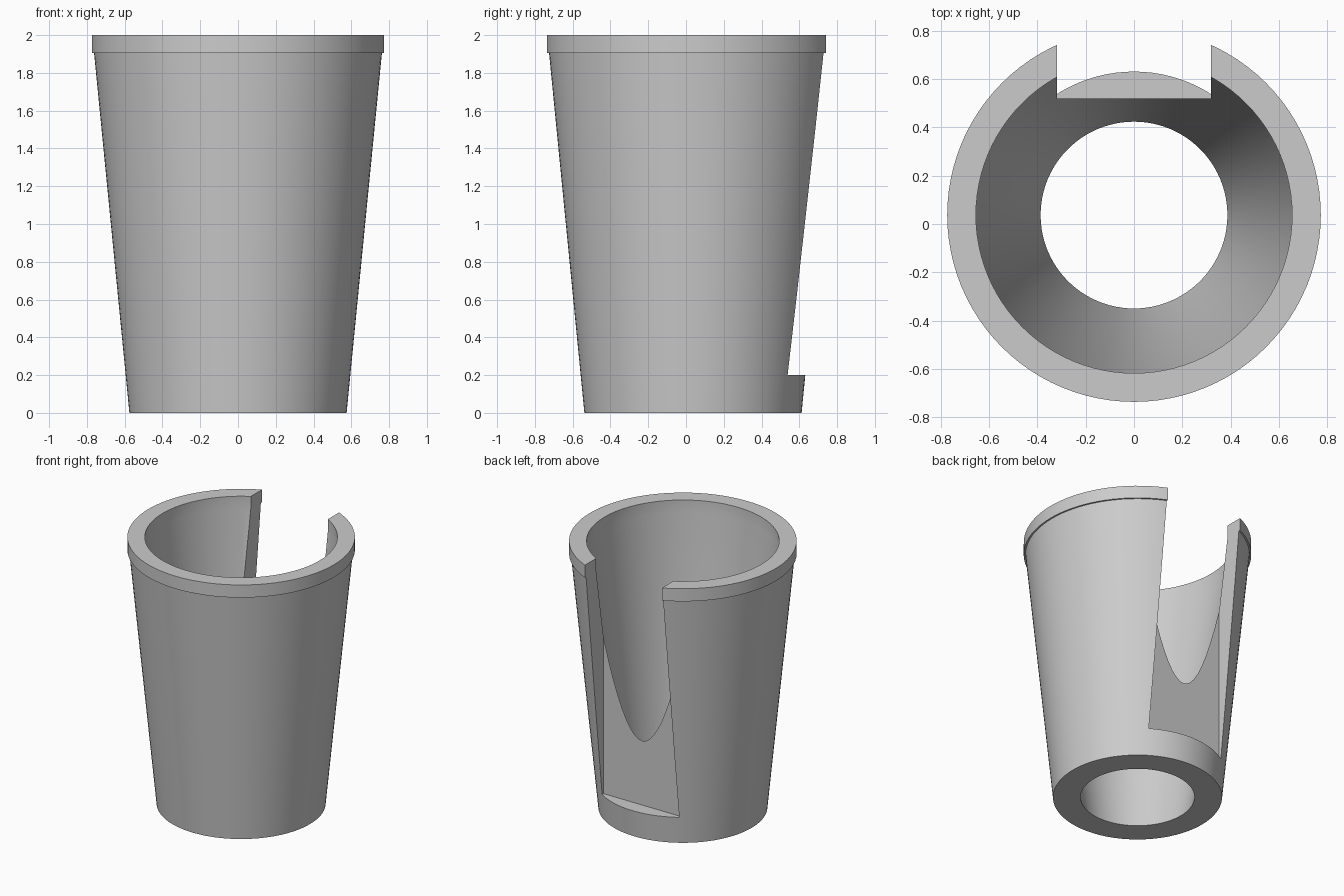
import bpy
import bmesh
import math

if "Cube" in bpy.data.objects:
    bpy.data.objects.remove(bpy.data.objects["Cube"])

SEGMENTS = 96
CENTRE_Y = 0.037

grey = bpy.data.materials.new("plain grey")
grey.use_nodes = True
grey.diffuse_color = (0.6, 0.6, 0.6, 1)
grey.node_tree.nodes["Principled BSDF"].inputs["Base Color"].default_value = grey.diffuse_color


def add_object(name, bm):
    bmesh.ops.recalc_face_normals(bm, faces=bm.faces)
    mesh = bpy.data.meshes.new(name)
    bm.to_mesh(mesh)
    bm.free()
    mesh.materials.append(grey)
    obj = bpy.data.objects.new(name, mesh)
    bpy.context.collection.objects.link(obj)
    return obj


def lathe(name, profile):
    """Revolve a closed (radius, height) profile around the upright axis."""
    bm = bmesh.new()
    rings = []
    for i in range(SEGMENTS):
        a = 2 * math.pi * i / SEGMENTS
        rings.append([bm.verts.new((r * math.cos(a), r * math.sin(a) + CENTRE_Y, z))
                      for r, z in profile])
    count = len(profile)
    for i, ring in enumerate(rings):
        following = rings[(i + 1) % SEGMENTS]
        for j in range(count):
            k = (j + 1) % count
            bm.faces.new((ring[j], following[j], following[k], ring[k]))
    return add_object(name, bm)


def box(name, low, high):
    bm = bmesh.new()
    bmesh.ops.create_cube(bm, size=1)
    for v in bm.verts:
        v.co = [h if c > 0 else l for c, l, h in zip(v.co, low, high)]
    return add_object(name, bm)


# Hollow tapered sleeve with a straight rim band
sleeve = lathe("tapered_sleeve", [
    (0.575, 0), (0.762, 1.905), (0.774, 1.905), (0.774, 2),
    (0.655, 2), (0.655, 1.905), (0.387, 0)])

# Flat-backed slot cut down the rear wall, leaving a low ledge
cutter = box("slot_cutter", (-0.32, 0.52, 0.2), (0.32, 1.2, 2.3))
cutter.hide_render = True
slot = sleeve.modifiers.new("rear slot", "BOOLEAN")
slot.operation = "DIFFERENCE"
slot.solver = "EXACT"
slot.object = cutter

bpy.ops.object.select_all(action="DESELECT")
sleeve.select_set(True)
bpy.context.view_layer.objects.active = sleeve
bpy.ops.object.modifier_apply(modifier=slot.name)
bpy.data.objects.remove(cutter)
bpy.ops.object.shade_smooth_by_angle(angle=math.radians(30))
